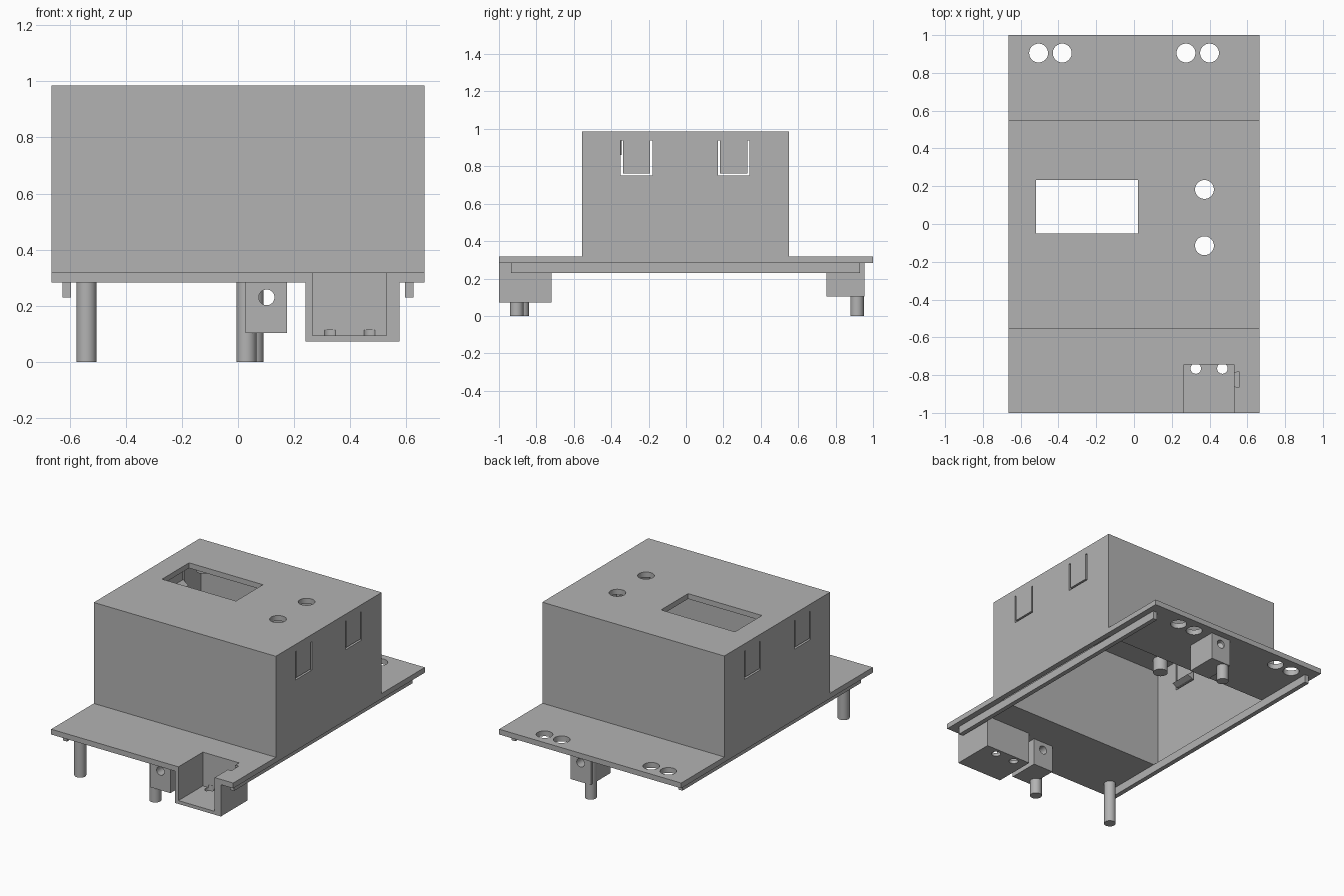
import bpy, bmesh
from mathutils import Matrix, Vector

cube = bpy.data.objects.get("Cube")
if cube:
    bpy.data.objects.remove(cube, do_unlink=True)

grey = bpy.data.materials.new("plain grey")
grey.use_nodes = True
colour = (0.45, 0.45, 0.45, 1)
grey.diffuse_color = colour
grey.node_tree.nodes["Principled BSDF"].inputs["Base Color"].default_value = colour


def finish(name, bm):
    bmesh.ops.recalc_face_normals(bm, faces=bm.faces)
    mesh = bpy.data.meshes.new(name)
    bm.to_mesh(mesh)
    bm.free()
    mesh.materials.append(grey)
    obj = bpy.data.objects.new(name, mesh)
    bpy.context.collection.objects.link(obj)
    return obj


def box(name, x, y, z):
    """Box from (min, max) pairs."""
    bm = bmesh.new()
    size = Vector([b - a for a, b in (x, y, z)])
    mid = Vector([(a + b) / 2 for a, b in (x, y, z)])
    bmesh.ops.create_cube(bm, size=1, matrix=Matrix.Translation(mid) @ Matrix.Diagonal(size).to_4x4())
    return finish(name, bm)


def rod(name, x, y, z, r, along_y=False):
    """Cylinder; z is its (min, max) span, or y is when it runs along y."""
    bm = bmesh.new()
    if along_y:
        length, mid = y[1] - y[0], Vector((x, sum(y) / 2, z))
        turn = Matrix.Rotation(1.5707963, 4, 'X')
    else:
        length, mid = z[1] - z[0], Vector((x, y, sum(z) / 2))
        turn = Matrix.Identity(4)
    bmesh.ops.create_cone(bm, cap_ends=True, segments=40, radius1=r, radius2=r, depth=length,
                          matrix=Matrix.Translation(mid) @ turn)
    return finish(name, bm)


def prism(name, points, offset):
    """Polygon of 3D points extruded by an offset."""
    bm = bmesh.new()
    face = bm.faces.new([bm.verts.new(p) for p in points])
    new = bmesh.ops.extrude_face_region(bm, geom=[face])["geom"]
    bmesh.ops.translate(bm, vec=offset, verts=[v for v in new if isinstance(v, bmesh.types.BMVert)])
    return finish(name, bm)


def cut(obj, cutters):
    """Subtract the cutters from the part and delete them."""
    for c in cutters:
        mod = obj.modifiers.new("cut", 'BOOLEAN')
        mod.operation, mod.solver, mod.object = 'DIFFERENCE', 'EXACT', c
    graph = bpy.context.evaluated_depsgraph_get()
    mesh = bpy.data.meshes.new_from_object(obj.evaluated_get(graph))
    obj.modifiers.clear()
    obj.data = mesh
    for c in cutters:
        bpy.data.objects.remove(c, do_unlink=True)


W, T = 0.665, 0.035          # half width, wall thickness
LOW, TOP = 0.283, 0.318      # base plate underside and top
ROOF = 0.985
parts = []


def cavity():
    return box("cutter", (T - W, W - T), (-0.52, 0.515), (0.1, ROOF - T))


def pocket_cutters():
    notch = [(0.52, -0.79, 0.2), (0.53, -0.79, 0.2), (0.555, -0.78, 0.2),
             (0.555, -0.865, 0.2), (0.53, -0.86, 0.2), (0.52, -0.86, 0.2)]
    return [box("cutter", (0.265, 0.53), (-1.1, -0.745), (0.095, 0.5)),
            prism("cutter", notch, (0, 0, 0.3))]


# Base plate with cable holes, pocket opening and central opening
plate = box("base_plate", (-W, W), (-1, 1), (LOW, TOP))
cut(plate, [cavity()] + pocket_cutters()
    + [rod("cutter", x, 0.905, (0.1, 0.5), 0.05) for x in (-0.505, -0.38, 0.275, 0.4)])
parts.append(plate)

# Hollow housing with display window, button holes and clip slits
housing = box("housing", (-W, W), (-0.555, 0.55), (TOP, ROOF))
cutters = [cavity(), box("cutter", (-0.52, 0.02), (-0.05, 0.232), (0.8, 1.1))]
cutters += [rod("cutter", 0.373, y, (0.8, 1.1), 0.05) for y in (0.183, -0.115)]
CLIPS = ((-0.35, -0.18), (0.17, 0.34))
GAP = 0.012
for side in (-1, 1):
    xs = sorted((side * (W - 0.06), side * (W + 0.05)))
    for y0, y1 in CLIPS:
        slit = [(y0, 0.75), (y1, 0.75), (y1, 0.938), (y1 - GAP, 0.938),
                (y1 - GAP, 0.75 + GAP), (y0 + GAP, 0.75 + GAP), (y0 + GAP, 0.938), (y0, 0.938)]
        cutters.append(prism("cutter", [(xs[0], y, z) for y, z in slit], (xs[1] - xs[0], 0, 0)))
cut(housing, cutters)
parts.append(housing)

# Snap hooks on the inside of each clip tab
for side, label in ((-1, "right"), (1, "left")):
    for (y0, y1), end in zip(CLIPS, ("front", "back")):
        x = side * (W - T + 0.002)
        tip = x - side * 0.04
        hook = [(x, y0 + GAP, 0.763), (tip, y0 + GAP, 0.78), (x, y0 + GAP, 0.81)]
        parts.append(prism(f"{label}_{end}_hook", hook, (0, y1 - y0 - 2 * GAP, 0)))

# Display posts under the roof
for x in (-0.54, 0.06):
    for y in (-0.39, 0.41):
        parts.append(rod("display_post", x, y, (0.86, ROOF - T), 0.045))

# Guide rails under the plate
for side, label in ((-1, "right"), (1, "left")):
    xs = sorted((side * 0.595, side * 0.625))
    parts.append(box(label + "_rail", xs, (-0.935, 0.93), (0.23, LOW)))

# Open socket pocket at the front
pocket = box("socket_pocket", (0.24, 0.575), (-1, -0.72), (0.073, LOW))
cut(pocket, pocket_cutters()
    + [rod("cutter", x, -0.765, (0, 0.113), 0.028) for x in (0.327, 0.468)])
parts.append(pocket)

# Drilled blocks under both ends
for y0, label in ((-0.955, "front"), (0.75, "back")):
    block = box(label + "_block", (0.027, 0.175), (y0, y0 + 0.205), (0.103, LOW))
    cut(block, [rod("cutter", 0.102, (y0 - 0.1, y0 + 0.3), 0.23, 0.028, along_y=True)])
    parts.append(block)

# Locating pegs
for name, x, y, top in (("side_peg", -0.54, -0.875, LOW), ("front_peg", 0.03, -0.905, LOW),
                        ("back_peg", 0.055, 0.915, LOW)):
    parts.append(rod(name, x, y, (0, top), 0.036))

# Smooth round surfaces, keep edges sharp
bpy.ops.object.select_all(action='DESELECT')
for obj in parts:
    obj.select_set(True)
bpy.context.view_layer.objects.active = parts[0]
bpy.ops.object.shade_smooth_by_angle()
